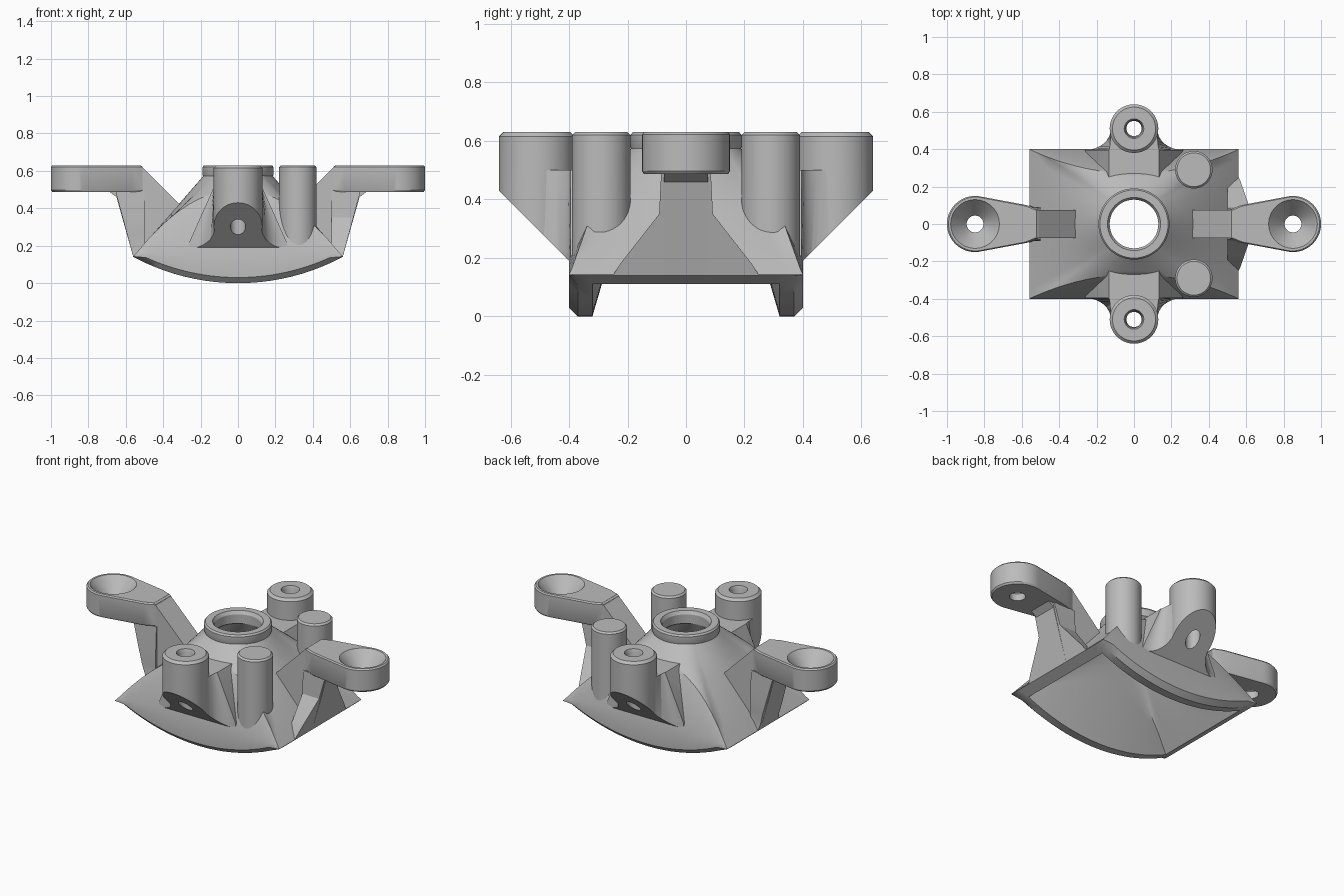
import bpy, bmesh, math

if "Cube" in bpy.data.objects:
    bpy.data.objects.remove(bpy.data.objects["Cube"])

grey = bpy.data.materials.new("plain_grey")
grey.diffuse_color = (0.5, 0.5, 0.5, 1)
grey.use_nodes = True
grey.node_tree.nodes["Principled BSDF"].inputs["Base Color"].default_value = grey.diffuse_color
N = 96
TAU = 2 * math.pi


def finish(name, bm):
    bmesh.ops.recalc_face_normals(bm, faces=bm.faces)
    me = bpy.data.meshes.new(name)
    bm.to_mesh(me)
    bm.free()
    ob = bpy.data.objects.new(name, me)
    bpy.context.collection.objects.link(ob)
    me.materials.append(grey)
    return ob


def loft(name, rings, closed=False):
    """Skin rings of points; closed joins last ring to first, otherwise cap ends."""
    bm = bmesh.new()
    vs = [[bm.verts.new(p) for p in r] for r in rings]
    n = len(rings[0])
    pairs = list(zip(vs, vs[1:])) + ([(vs[-1], vs[0])] if closed else [])
    for a, b in pairs:
        for i in range(n):
            j = (i + 1) % n
            bm.faces.new((a[i], a[j], b[j], b[i]))
    if not closed:
        bm.faces.new(vs[0])
        bm.faces.new(vs[-1])
    return finish(name, bm)


def circle(r, z, cx=0, cy=0, n=N):
    return [(cx + r * math.cos(TAU * i / n), cy + r * math.sin(TAU * i / n), z) for i in range(n)]


def lathe(name, prof, cx=0, cy=0, n=48, closed=False):
    return loft(name, [circle(r, z, cx, cy, n) for r, z in prof], closed)


def cut(ob, *cutters):
    for c in cutters:
        m = ob.modifiers.new("cut", 'BOOLEAN')
        m.operation, m.solver, m.object = 'DIFFERENCE', 'EXACT', c
        c.hide_render = True
        c.hide_set(True)


def smooth(ob):
    bpy.ops.object.select_all(action='DESELECT')
    ob.select_set(True)
    bpy.context.view_layer.objects.active = ob
    for m in list(ob.modifiers):
        bpy.ops.object.modifier_apply(modifier=m.name)
    bpy.ops.object.shade_smooth_by_angle(angle=math.radians(30))


def arc(x):
    return 1.19 - math.sqrt(1.19 ** 2 - x * x)


def rect(hx, hy, zf):
    """Rectangle ring whose points line up with those of a circle."""
    out = []
    for i in range(N):
        c, s = math.cos(TAU * i / N), math.sin(TAU * i / N)
        k = max(abs(c), abs(s))
        x, y = hx * c / k, hy * s / k
        out.append((x, y, zf(x)))
    return out


def shoulder(hx, y0, y1, z0, z1):
    """Arched crease: narrow and high at the middle, wide and low at the ends."""
    out = []
    for x, y, _ in rect(hx, 1, arc):
        t = (x / hx) ** 2
        out.append((x, y * (y0 + (y1 - y0) * t), z0 + (z1 - z0) * t))
    return out


def between(a, b, n=5):
    return [[tuple(p + (q - p) * k / n for p, q in zip(u, v)) for u, v in zip(a, b)]
            for k in range(1, n)]


# hollow funnel body
crease = shoulder(.54, .27, .39, .5, .165)
neck = circle(.175, .585)
in_low = rect(.5, .32, arc)
in_crease = shoulder(.475, .2, .31, .41, .14)
in_neck = circle(.13, .56)
inner = [in_low] + between(in_low, in_crease) + [in_crease] + between(in_crease, in_neck) + [in_neck]
outer = [rect(.56, .37, arc), rect(.56, .4, lambda x: min(arc(x) + .03, .142)),
         rect(.56, .4, lambda x: .2 - .057 * (x / .56) ** 2),
         crease] + between(crease, neck) + [neck]
body = loft("funnel_body", outer + inner[::-1], True)
cavity = loft("cavity_cutter", [rect(.5, .32, lambda x: -.2)] + inner + [circle(.13, .8)])
cavity.scale = (1.01, 1.01, 1)

# collar around the top opening
collar = lathe("collar", [(.13, .555), (.18, .555), (.19, .58), (.19, .62), (.182, .63),
                          (.142, .63), (.13, .61)], n=N, closed=True)
solids = [body, collar]

# solid pillars
for sy in (-1, 1):
    p = lathe("pillar", [(.1, .18), (.1, .62), (.09, .63)], .32, .29 * sy)
    cut(p, cavity)
    solids.append(p)


def flare(w, z, sy):
    """Plan outline sweeping from the wall into the post."""
    pts = [(w, .22), (w, .395)]
    for k in range(1, 9):
        a = k / 8 * math.pi / 2
        pts.append((w - (w - .125) * math.sin(a), .395 + .115 * (1 - math.cos(a))))
    pts += [(-x, y) for x, y in reversed(pts)]
    return [(x, y * sy, z) for x, y in pts]


# screw posts with slanted undersides
for sy in (-1, 1):
    slant = loft("slant_cutter", [[(x, y * sy, z) for y, z in ((.3, .09), (.8, .59), (.8, -.2), (.3, -.2))]
                                  for x in (-.5, .5)])
    bore = lathe("bore_cutter", [(.035, -.1), (.045, .61), (.06, .65)], 0, .51 * sy, 32)
    post = lathe("screw_post", [(.13, .1), (.13, .615), (.115, .63)], 0, .51 * sy)
    web = loft("post_flare", [flare(.27, .1, sy), flare(.26, .22, sy), flare(.135, .5, sy)])
    cut(post, slant, bore, cavity)
    cut(web, slant, bore, cavity)
    solids += [post, web]

# mounting arms
for sx, fan_w in ((-1, .1), (1, .25)):
    # rounded eye with tapering neck
    half = [(.85 + .15 * math.cos(a), .15 * math.sin(a))
            for a in [math.radians(104) * k / 16 for k in range(17)]]
    half += [(.57, .1), (.51, .075)]
    plan = half + [(x, -y) for x, y in reversed(half[1:])]

    def slab(z, inset=0):
        return [((x - inset * (x - .8)) * sx, y * (1 - inset), z) for x, y in plan]
    eye = loft("arm_eye", [slab(.487, .04), slab(.497), slab(.622), slab(.63, .04)])
    sink = lathe("sink_cutter", [(.045, .4), (.045, .53), (.132, .632), (.132, .7)], .85 * sx, 0)
    cut(eye, sink)
    # diagonal rib down to the body
    side = [(.52, .63), (.31, .42), (.28, .3), (.48, .16), (.56, .14), (.65, .46), (.69, .49), (.6, .62)]
    rib = loft("arm_rib", [[(x * sx, y, z) for x, z in side] for y in (-.075, .075)])
    # flared end panel
    rows = [(.14, fan_w), (.18, fan_w * .9), (.25, .09 + (fan_w - .09) * .5), (.35, .092), (.49, .085)]
    fan = loft("arm_fan", [[(sx * x, y, z) for x, y in
                            ((.56 + .27 * (z - .14), -w), (.56 + .27 * (z - .14), w),
                             (.5, w * .95), (.5, -w * .95))] for z, w in rows])
    cut(rib, cavity)
    cut(fan, cavity)
    solids += [eye, rib, fan]

for ob in solids:
    smooth(ob)
